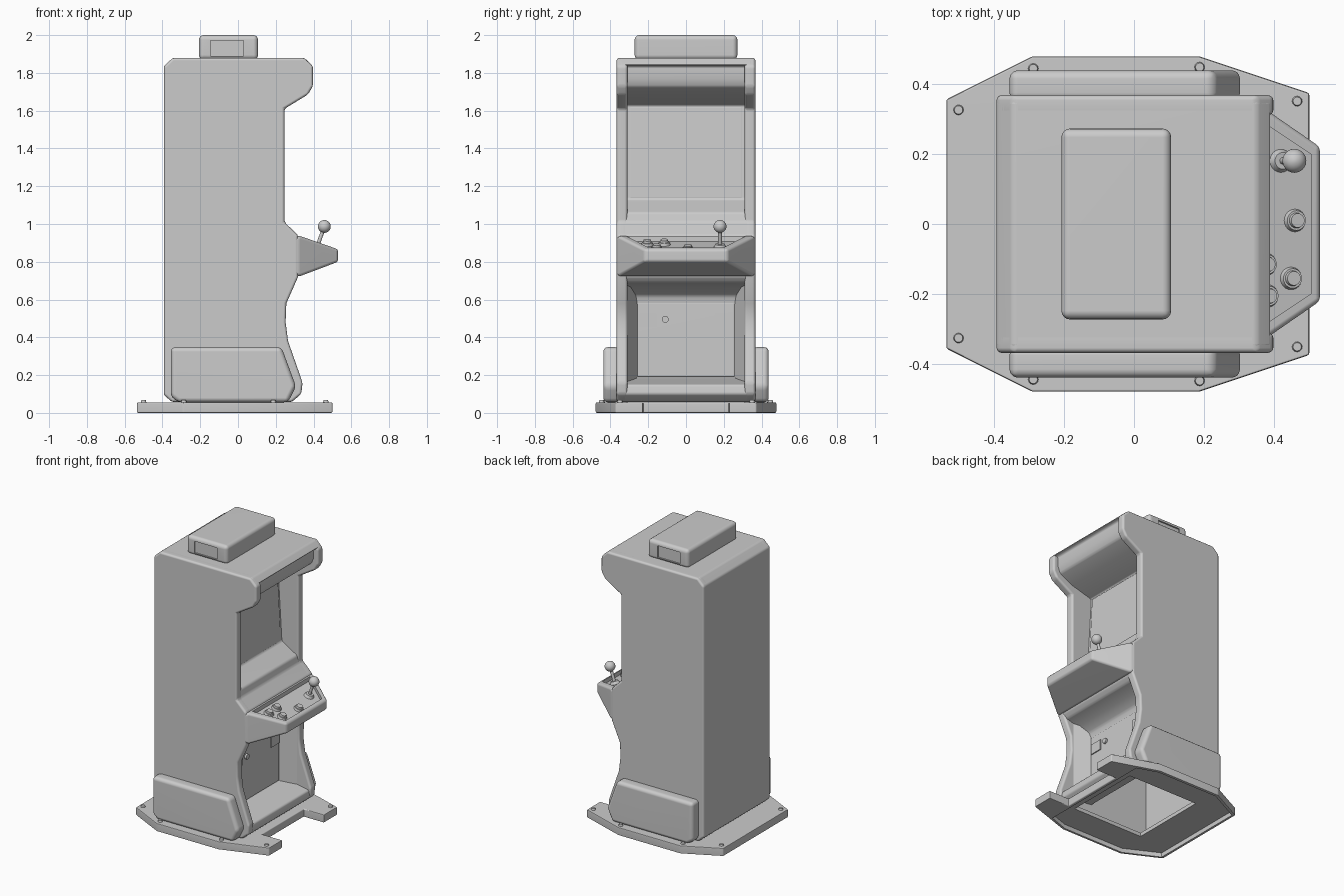
import bpy, bmesh, math
from mathutils import Vector

cube = bpy.data.objects.get("Cube")
if cube:
    bpy.data.objects.remove(cube, do_unlink=True)

SLOPE = 0.349               # fall of the control deck per unit of x
TILT = math.atan(SLOPE)
DECK_DEPTH = 0.028          # how far the deck plate sits below its rim


def deck_z(x):
    return 0.94 - SLOPE * (x - 0.318)


def make_object(name, bm):
    bmesh.ops.recalc_face_normals(bm, faces=bm.faces)
    mesh = bpy.data.meshes.new(name)
    bm.to_mesh(mesh)
    bm.free()
    obj = bpy.data.objects.new(name, mesh)
    bpy.context.collection.objects.link(obj)
    return obj


def prism_bm(points, offset):
    """Polygon of 3D points swept along an offset."""
    bm = bmesh.new()
    face = bm.faces.new([bm.verts.new(p) for p in points])
    swept = bmesh.ops.extrude_face_region(bm, geom=[face], use_keep_orig=True)
    moved = [v for v in swept["geom"] if isinstance(v, bmesh.types.BMVert)]
    bmesh.ops.translate(bm, verts=moved, vec=offset)
    return bm


def side_prism(profile, y0, y1):
    return prism_bm([(x, y0, z) for x, z in profile], (0, y1 - y0, 0))


def plan_prism(outline, z0, z1):
    return prism_bm([(x, y, z0) for x, y in outline], (0, 0, z1 - z0))


def box(name, x, y, z):
    return make_object(name, side_prism(
        [(x[0], z[0]), (x[1], z[0]), (x[1], z[1]), (x[0], z[1])], *y))


def cut(obj, cutter):
    mod = obj.modifiers.new("cut", "BOOLEAN")
    mod.operation, mod.solver, mod.object = "DIFFERENCE", "EXACT", cutter
    cutter.hide_render = True
    return cutter


def bevel(obj, width, segments=3):
    mod = obj.modifiers.new("bevel", "BEVEL")
    mod.width, mod.segments = width, segments
    mod.limit_method, mod.angle_limit = "ANGLE", math.radians(25)
    mod.use_clamp_overlap = False


def finish(obj, cutters=()):
    """Apply the modifiers, drop the cutters and shade."""
    bpy.ops.object.select_all(action="DESELECT")
    obj.select_set(True)
    bpy.context.view_layer.objects.active = obj
    bpy.ops.object.convert(target="MESH")
    for cutter in cutters:
        bpy.data.objects.remove(cutter, do_unlink=True)
    bpy.ops.object.shade_smooth_by_angle(angle=math.radians(35))
    obj.modifiers.new("normals", "WEIGHTED_NORMAL").keep_sharp = True


def cylinder(name, start, end, r1, r2=None, sides=24):
    start, end = Vector(start), Vector(end)
    axis = end - start
    bm = bmesh.new()
    bmesh.ops.create_cone(bm, cap_ends=True, segments=sides, radius1=r1,
                          radius2=r1 if r2 is None else r2, depth=axis.length)
    bm.transform(axis.to_track_quat("Z", "Y").to_matrix().to_4x4())
    bmesh.ops.translate(bm, verts=bm.verts, vec=(start + end) / 2)
    finish(make_object(name, bm))


# Side panels
back_top = [(-0.35, 0.058), (-0.392, 0.095), (-0.392, 1.835), (-0.345, 1.88), (0.35, 1.88)]
panel = back_top + [(0.397, 1.835), (0.397, 1.73), (0.37, 1.685), (0.246, 1.61),
                    (0.246, 1.01), (0.318, 0.94), (0.318, 0.72), (0.256, 0.58),
                    (0.252, 0.48), (0.265, 0.38), (0.342, 0.16), (0.335, 0.1),
                    (0.285, 0.058)]
for side, s in (("right", -1), ("left", 1)):
    obj = make_object("side_panel_" + side, side_prism(panel, s * 0.31, s * 0.367))
    bevel(obj, 0.014)
    finish(obj)

# Cabinet core between the panels: marquee, screen bay, kick space
core_profile = back_top + [
    (0.392, 1.842), (0.364, 1.835), (0.364, 1.77), (0.345, 1.725), (0.25, 1.675),
    (0.09, 1.63), (0.12, 1.13), (0.235, 1.06), (0.246, 1.01), (0.317, 0.94),
    (0.317, 0.72), (0.29, 0.69), (0.2, 0.665), (0.145, 0.62), (0.13, 0.57),
    (0.13, 0.185), (0.325, 0.15), (0.333, 0.1), (0.285, 0.058)]
core = make_object("cabinet_core", side_prism(core_profile, -0.352, 0.352))
bevel(core, 0.011)
hollow = cut(core, make_object("hollow_cutter", side_prism(
    [(-0.36, 0), (-0.36, 1.8), (0.04, 1.8), (0.08, 0.9), (0.09, 0.14), (0.27, 0.12),
     (0.27, 0)], -0.33, 0.33)))
finish(core, [hollow])

# Control deck, tapering towards the front, with a sunken plate
bm = side_prism([(0.27, 0.9), (0.318, 0.94), (0.53, deck_z(0.53)), (0.53, 0.8),
                 (0.318, 0.72), (0.27, 0.76)], -0.366, 0.366)
bmesh.ops.bisect_plane(bm, geom=bm.verts[:] + bm.edges[:] + bm.faces[:], dist=1e-4,
                       plane_co=(0.318, 0, 0), plane_no=(1, 0, 0))
for v in bm.verts:
    if v.co.x > 0.5:
        v.co.y *= 0.6
deck = make_object("control_deck", bm)
bevel(deck, 0.014, 4)
plate = [(0.33, -0.315), (0.505, -0.198), (0.505, 0.198), (0.33, 0.315)]
deck_cut = cut(deck, make_object("deck_cutter", prism_bm(
    [(x, y, deck_z(x) - DECK_DEPTH) for x, y in plate], (0, 0, 0.1))))
finish(deck, [deck_cut])

# Screen
screen = make_object("screen", side_prism(
    [(0.08, 1.62), (0.098, 1.62), (0.124, 1.14), (0.105, 1.14)], -0.295, 0.295))
bevel(screen, 0.004, 2)
finish(screen)

# Coin door with its slanted cheeks and fittings
door = box("coin_door", (0.11, 0.14), (-0.255, 0.255), (0.19, 0.583))
bevel(door, 0.005, 2)
finish(door)
for side, s in (("right", -1), ("left", 1)):
    make_object("kick_cheek_" + side, plan_prism(
        [(0.11, s * 0.258), (0.132, s * 0.258), (0.24, s * 0.312), (0.11, s * 0.33)],
        0.15, 0.68))
    y = s * 0.2
    box("coin_slot_" + side, (0.13, 0.147), (y - 0.045, y + 0.045), (0.455, 0.525))
cylinder("door_lock", (0.13, -0.11, 0.495), (0.153, -0.11, 0.495), 0.018)

# Box on the roof with a vent on either end
roof_box = box("roof_box", (-0.207, 0.106), (-0.272, 0.272), (1.87, 2.0))
bevel(roof_box, 0.025, 4)
vents = [cut(roof_box, box("vent_cutter", (-0.145, 0.028), (s * 0.262, s * 0.3), (1.89, 1.972)))
         for s in (-1, 1)]
finish(roof_box, vents)

# Side weights
weight = [(-0.355, 0.085), (-0.355, 0.348), (0.23, 0.348), (0.307, 0.14),
          (0.265, 0.056), (-0.315, 0.056)]
for side, s in (("right", -1), ("left", 1)):
    obj = make_object("side_weight_" + side, side_prism(weight, s * 0.35, s * 0.438))
    bevel(obj, 0.024, 3)
    finish(obj)

# Floor plate: front notch, hollow underside and a square opening
half = [(-0.535, 0.355), (-0.29, 0.478), (0.185, 0.478), (0.5, 0.373),
        (0.5, 0.228), (0.345, 0.228)]
outline = half + [(x, -y) for x, y in reversed(half)]
base = make_object("floor_plate", plan_prism(outline, 0, 0.056))
bevel(base, 0.007, 2)
inner = [(-0.515, 0.343), (-0.285, 0.459), (0.182, 0.459), (0.325, 0.41), (0.325, 0.2)]
underside = make_object("underside_cutter", plan_prism(
    inner + [(x, -y) for x, y in reversed(inner)], -0.1, 0.03))
opening = box("opening_cutter", (-0.28, 0.26), (-0.27, 0.27), (-0.1, 0.2))
finish(base, [cut(base, underside), cut(base, opening)])
for x, y in ((-0.5, 0.325), (-0.287, 0.443), (0.187, 0.447), (0.465, 0.35)):
    for s in (-1, 1):
        cylinder("floor_bolt", (x, s * y, 0.05), (x, s * y, 0.067), 0.016, 0.012, 12)

# Buttons on the deck
normal = Vector((math.sin(TILT), 0, math.cos(TILT)))
for x, y in ((0.458, 0.01), (0.447, -0.155), (0.375, -0.115), (0.38, -0.205)):
    p = Vector((x, y, deck_z(x) - DECK_DEPTH - 0.002))
    cylinder("button_ring", p, p + normal * 0.016, 0.033, 0.028)
    cylinder("button_cap", p, p + normal * 0.028, 0.025, 0.02)

# Joystick
foot = Vector((0.418, 0.18, deck_z(0.418) - DECK_DEPTH - 0.002))
ball = Vector((0.457, 0.18, 0.987))
cylinder("joystick_washer", foot, foot + normal * 0.02, 0.034, 0.024)
cylinder("joystick_shaft", foot, ball, 0.01, sides=16)
bm = bmesh.new()
bmesh.ops.create_uvsphere(bm, u_segments=24, v_segments=16, radius=0.034)
bmesh.ops.translate(bm, verts=bm.verts, vec=ball)
finish(make_object("joystick_ball", bm))
